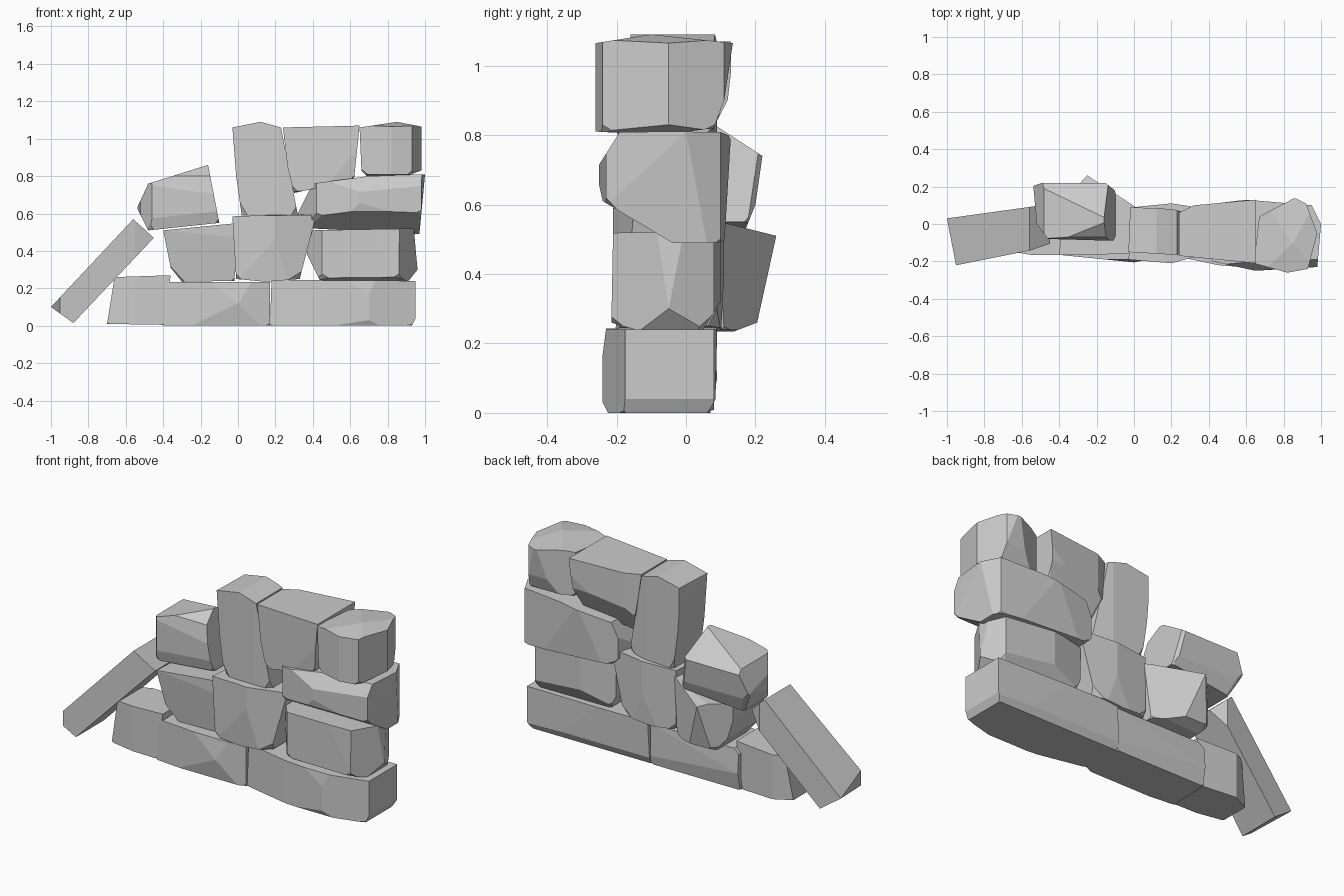
import bpy, bmesh, random
from mathutils import Vector

if "Cube" in bpy.data.objects:
    bpy.data.objects.remove(bpy.data.objects["Cube"])

random.seed(4)


def cut(bm, co, no):
    """Slice off everything outside a plane and close the stone again."""
    bmesh.ops.bisect_plane(bm, geom=bm.verts[:] + bm.edges[:] + bm.faces[:], dist=1e-5,
                           plane_co=co, plane_no=no, clear_outer=True)
    points = [v.co.copy() for v in bm.verts]
    bm.clear()
    for p in points:
        bm.verts.new(p)
    bmesh.ops.remove_doubles(bm, verts=bm.verts[:], dist=1e-4)
    bmesh.ops.convex_hull(bm, input=bm.verts[:])
    loose = [v for v in bm.verts if not v.link_faces]
    bmesh.ops.delete(bm, geom=loose, context='VERTS')


def trim(bm, outline, a, b):
    """Trim to a convex outline drawn on axes a, b."""
    n = len(outline)
    mid = Vector((sum(p[0] for p in outline) / n, sum(p[1] for p in outline) / n))
    for i in range(n):
        p, q = Vector(outline[i]), Vector(outline[(i + 1) % n])
        d = q - p
        normal = Vector((d.y, -d.x)).normalized()
        if normal.dot(p - mid) < 0:
            normal = -normal
        co, no = Vector((0, 0, 0)), Vector((0, 0, 0))
        co[a], co[b], no[a], no[b] = p.x, p.y, normal.x, normal.y
        cut(bm, co, no)


def stone(name, front, plan, side=None, chip=0.03):
    """Chisel a block to its front (x,z), plan (x,y) and side (y,z) outlines."""
    bm = bmesh.new()
    bmesh.ops.create_cube(bm, size=4)
    trim(bm, front, 0, 2)
    trim(bm, plan, 0, 1)
    if side:
        trim(bm, side, 1, 2)
    # knock off the lower corners
    size = [max(v.co[k] for v in bm.verts) - min(v.co[k] for v in bm.verts) for k in range(3)]
    for sx in (-1, 1):
        for sy in (-1, 1):
            no = Vector((sx / size[0], sy / size[1], -0.8 / size[2])).normalized()
            reach = [v.co.dot(no) for v in bm.verts]
            top = max(reach) - (max(reach) - min(reach)) * chip * random.uniform(0.5, 1.3)
            if chip:
                cut(bm, no * top, no)
    bmesh.ops.dissolve_limit(bm, angle_limit=0.02, verts=bm.verts[:], edges=bm.edges[:])
    bmesh.ops.recalc_face_normals(bm, faces=bm.faces[:])
    mesh = bpy.data.meshes.new(name)
    bm.to_mesh(mesh)
    bm.free()
    bpy.context.collection.objects.link(bpy.data.objects.new(name, mesh))


# bottom course
stone("base_right",
      [(.17, 0), (.93, 0), (.95, .04), (.95, .24), (.18, .245)],
      [(.17, -.16), (.45, -.22), (.7, -.24), (.95, -.175), (.95, .08), (.5, .09), (.17, .09)],
      [(-.225, 0), (.065, 0), (.085, .04), (.09, .245), (-.23, .245), (-.245, .13), (-.24, .03)], chip=.01)
stone("base_middle",
      [(-.4, 0), (.17, 0), (.17, .235), (-.36, .235), (-.4, .2)],
      [(-.4, -.165), (0, -.205), (.17, -.17), (.17, .08), (-.39, .09)],
      [(-.18, 0), (-.205, .12), (-.19, .235), (.08, .235), (.09, .1), (.07, 0)], chip=.01)
stone("base_left",
      [(-.7, .01), (-.4, .005), (-.36, .27), (-.66, .26)],
      [(-.7, -.14), (-.55, -.165), (-.36, -.165), (-.36, .06), (-.6, .08), (-.7, .03)], chip=.01)

# fallen slab leaning on the left end
stone("leaning_slab",
      [(-1, .1), (-.88, .015), (-.45, .47), (-.56, .57)],
      [(-1, .03), (-.53, .095), (-.45, .05), (-.45, -.12), (-.55, -.14), (-.84, -.24), (-.95, -.23)],
      chip=0)

# second course
stone("second_left",
      [(-.4, .51), (-.36, .31), (-.3, .235), (-.02, .24), (.01, .55)],
      [(-.4, -.165), (0, -.16), (.01, .09), (-.25, .26), (-.38, .12)],
      [(-.17, .55), (.1, .55), (.26, .51), (.205, .26), (.1, .22), (-.13, .235)], chip=.015)
stone("second_middle",
      [(-.03, .585), (.42, .6), (.33, .25), (.15, .235), (-.01, .25)],
      [(-.03, -.19), (.2, -.21), (.42, -.15), (.4, .08), (.2, .11), (0, .09)],
      [(-.22, .59), (-.19, .21), (.1, .21), (.12, .6)])
stone("second_right",
      [(.38, .51), (.36, .4), (.44, .24), (.9, .225), (.96, .3), (.94, .52)],
      [(.37, -.1), (.45, -.2), (.86, -.215), (.96, -.05), (.9, .08), (.6, .1), (.4, .06)],
      [(-.21, .52), (-.215, .26), (-.08, .22), (.05, .24), (.1, .32), (.1, .52)], chip=.02)

# third course
stone("third_right",
      [(.32, .6), (.4, .76), (.7, .8), (1, .81), (.97, .49), (.4, .52)],
      [(.32, -.05), (.42, -.2), (.65, -.25), (.98, -.23), (1, 0), (.95, .1), (.6, .13), (.36, .1)],
      [(-.19, .81), (-.26, .7), (-.24, .61), (-.04, .49), (.11, .48), (.13, .81)], chip=.02)
stone("loose_left",
      [(-.54, .63), (-.48, .51), (-.1, .55), (-.16, .86), (-.48, .76)],
      [(-.54, .22), (-.16, .225), (-.09, .17), (-.1, -.09), (-.46, -.08), (-.52, 0)],
      [(-.1, .65), (-.07, .8), (.02, .87), (.22, .74), (.2, .6), (.16, .5), (-.06, .5)], chip=.02)
stone("upright_pillar",
      [(-.03, 1.06), (.12, 1.09), (.23, 1.06), (.29, .75), (.32, .59), (.02, .59), (-.01, .8)],
      [(-.03, -.15), (.22, -.165), (.33, -.16), (.33, .05), (.2, .08), (-.02, .09)])

# top course
stone("top_middle",
      [(.24, 1.06), (.65, 1.07), (.62, .78), (.3, .71), (.265, .85)],
      [(.24, -.17), (.65, -.21), (.65, .13), (.32, .1), (.24, .06)],
      [(-.22, 1.07), (-.19, .72), (.02, .71), (.12, .9), (.14, 1.07)], chip=.02)
stone("top_right",
      [(.65, 1.06), (.85, 1.09), (.98, 1.065), (.98, .83), (.9, .8), (.72, .77), (.66, .83)],
      [(.64, -.21), (.82, -.26), (.93, -.24), (.98, -.05), (.92, .11), (.86, .14), (.67, .04)],
      [(-.26, 1.065), (-.1, 1.09), (.135, 1.065), (.11, .9), (.08, .82), (-.07, .8), (-.26, .81)], chip=.02)
